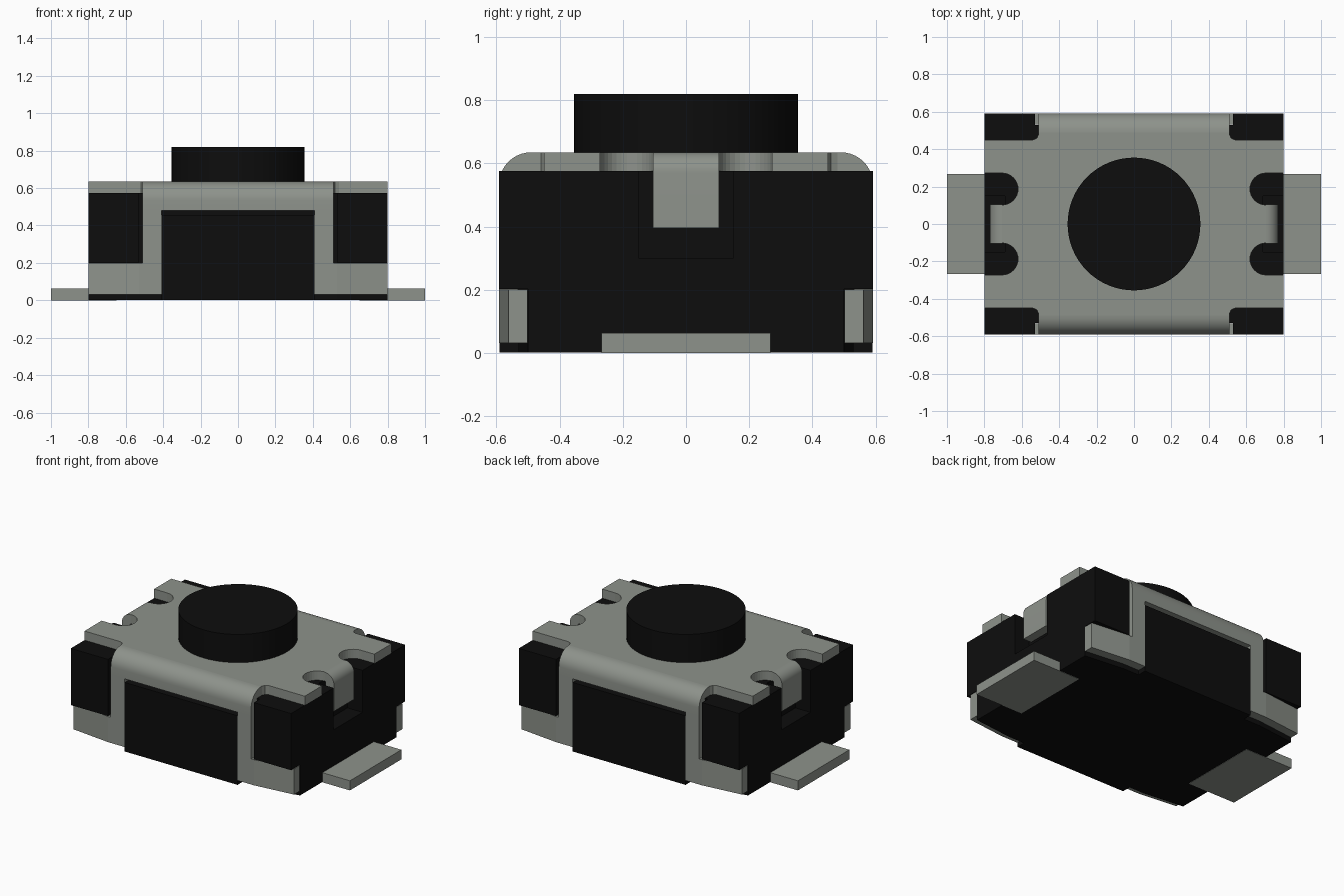
import bpy, bmesh, math

if "Cube" in bpy.data.objects:
    bpy.data.objects.remove(bpy.data.objects["Cube"], do_unlink=True)


def material(name, col):
    m = bpy.data.materials.new(name)
    m.use_nodes = True
    m.diffuse_color = (*col, 1)
    b = m.node_tree.nodes["Principled BSDF"]
    b.inputs["Base Color"].default_value = (*col, 1)
    b.inputs["Roughness"].default_value = 0.6
    return m


METAL = material("steel grey", (0.27, 0.29, 0.26))
BLACK = material("black plastic", (0.004, 0.004, 0.004))


def prism(name, pts, lo, hi, mat, axis="z", smooth=False):
    """Extrude a closed profile from lo to hi along one axis."""
    place = {"z": lambda a, b, c: (a, b, c),
             "x": lambda a, b, c: (c, a, b),
             "y": lambda a, b, c: (a, c, b)}[axis]
    bm = bmesh.new()
    face = bm.faces.new([bm.verts.new(place(a, b, lo)) for a, b in pts])
    ext = bmesh.ops.extrude_face_region(bm, geom=[face])
    moved = [v for v in ext["geom"] if isinstance(v, bmesh.types.BMVert)]
    bmesh.ops.translate(bm, verts=moved, vec=place(0, 0, hi - lo))
    bmesh.ops.recalc_face_normals(bm, faces=bm.faces)
    me = bpy.data.meshes.new(name)
    bm.to_mesh(me)
    bm.free()
    me.materials.append(mat)
    ob = bpy.data.objects.new(name, me)
    bpy.context.collection.objects.link(ob)
    if smooth:
        bpy.ops.object.select_all(action="DESELECT")
        ob.select_set(True)
        bpy.context.view_layer.objects.active = ob
        bpy.ops.object.shade_smooth_by_angle(angle=math.radians(35))
    return ob


def box(name, x0, x1, y0, y1, z0, z1, mat):
    return prism(name, [(x0, y0), (x1, y0), (x1, y1), (x0, y1)], z0, z1, mat)


def arc(cx, cy, r, a0, a1, n=10):
    return [(cx + r * math.cos(math.radians(a0 + (a1 - a0) * i / n)),
             cy + r * math.sin(math.radians(a0 + (a1 - a0) * i / n))) for i in range(n + 1)]


def four_way(q):
    """Mirror one quadrant of an outline into a full closed outline."""
    return (q + [(-x, y) for x, y in reversed(q)] + [(-x, -y) for x, y in q]
            + [(x, -y) for x, y in reversed(q)])


def bent_strip(out, r, z_end, s):
    """Side profile of sheet metal folded down from the top plate."""
    c, zc = out - r, TOP - r
    pts = [(c, TOP - T)] + [(c, TOP)] + arc(c, zc, r, 90, 0)[1:] + [(out, z_end), (out - T, z_end)]
    pts += arc(c, zc, r - T, 0, 90)[:-1]
    return [(s * a, b) for a, b in pts]


TOP, T = 0.635, 0.06
DECK = TOP - T

# plastic housing: base, slotted upper half, and round button
prism("housing_base", four_way([(0.8, 0.5), (0.53, 0.53)]), 0.002, 0.3, BLACK)
prism("housing_upper", four_way([(0.69, 0.15), (0.8, 0.15), (0.8, 0.53)]), 0.3, DECK, BLACK)
prism("button", arc(0, 0, 0.355, 0, 360, 64)[:-1], 0.5, 0.82, BLACK, smooth=True)

# cover plate with rounded notches beside the end tabs
quadrant = ([(0.705, 0.102)] + arc(0.705, 0.187, 0.085, 270, 90, 16)[1:]
            + [(0.8, 0.272), (0.8, 0.45), (0.54, 0.45), (0.519, 0.459), (0.51, 0.48), (0.51, 0.49)])
prism("cover_plate", four_way(quadrant), DECK, TOP, METAL)

for s, end in ((1, "left"), (-1, "right")):
    # folded end tab and solder terminal
    prism(end + "_tab", bent_strip(0.77, 0.065, 0.395, s), -0.105, 0.105, METAL, "y", True)
    box(end + "_terminal", *sorted((s * 0.65, s * 1.0)), -0.267, 0.267, 0, 0.063, METAL)

for t, side in ((-1, "front"), (1, "back")):
    # folded side wing and the plastic panel inside its frame
    prism(side + "_wing", bent_strip(0.592, 0.102, 0.48, t), -0.51, 0.51, METAL, "x", True)
    box(side + "_panel", -0.41, 0.41, *sorted((t * 0.5, t * 0.59)), 0.002, 0.455, BLACK)
    for s, end in ((1, "left"), (-1, "right")):
        tag = side + "_" + end
        # frame leg, angled foot and corner post
        box(tag + "_leg", *sorted((s * 0.41, s * 0.51)), *sorted((t * 0.532, t * 0.592)),
            0.2, 0.48, METAL)
        foot = [(0.41, 0.592), (0.53, 0.592), (0.8, 0.562), (0.8, 0.502), (0.53, 0.532), (0.41, 0.532)]
        prism(tag + "_foot", [(s * x, t * y) for x, y in foot], 0.032, 0.2, METAL)
        box(tag + "_post", *sorted((s * 0.53, s * 0.8)), *sorted((t * 0.49, t * 0.592)),
            0.203, DECK, BLACK)
